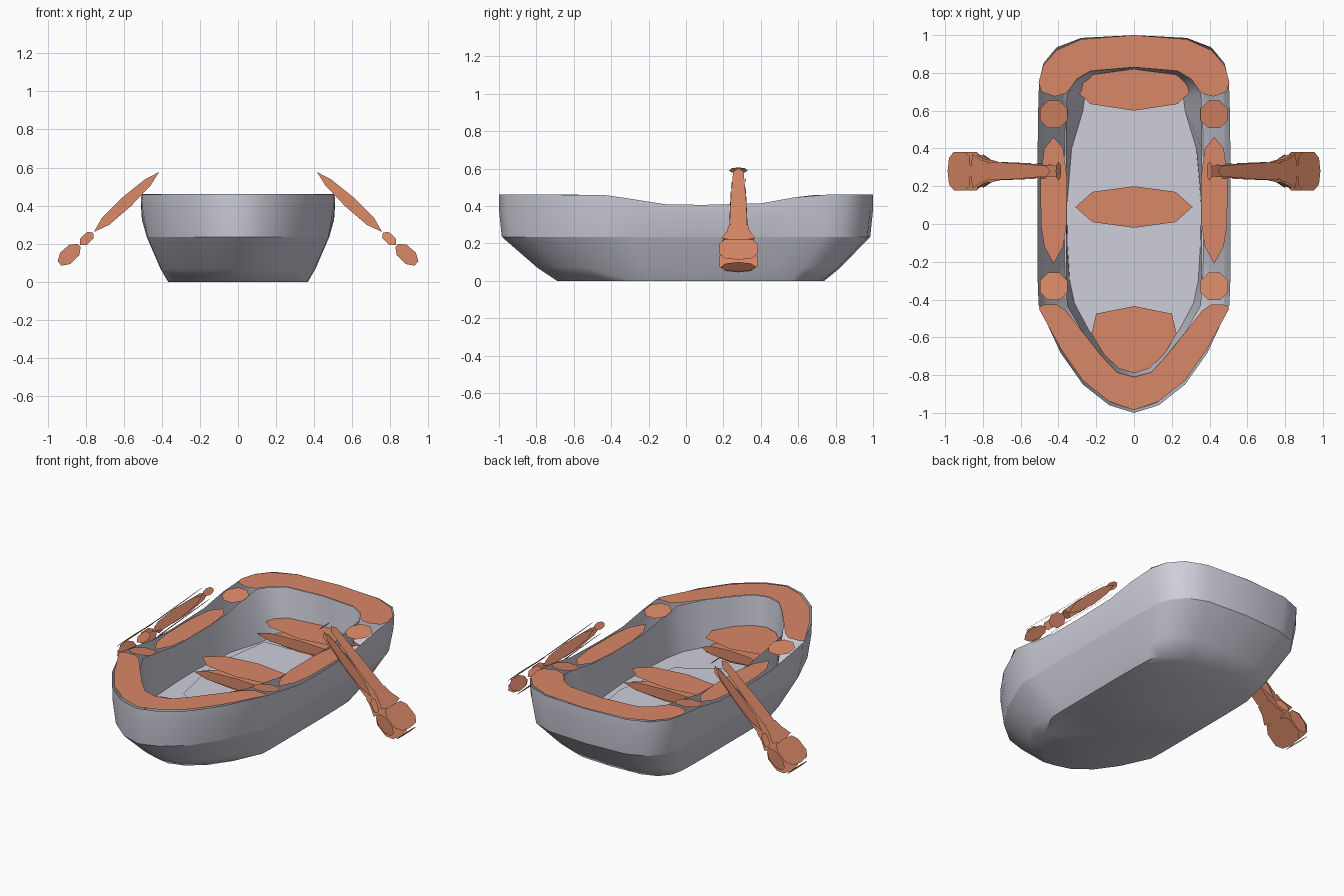
import bpy, bmesh, math
from mathutils import Vector

if "Cube" in bpy.data.objects:
    bpy.data.objects.remove(bpy.data.objects["Cube"])


def material(name, rgb):
    m = bpy.data.materials.new(name)
    m.diffuse_color = (*rgb, 1)
    m.use_nodes = True
    m.node_tree.nodes["Principled BSDF"].inputs["Base Color"].default_value = m.diffuse_color
    return m


GREY = material("hull grey", (0.62, 0.62, 0.71))
WOOD = material("warm wood", (0.69, 0.245, 0.135))


def make(name, verts, faces, mat, smooth=False, flip=None, crease_z=None):
    bm = bmesh.new()
    vs = [bm.verts.new(v) for v in verts]
    for f in faces:
        bm.faces.new([vs[i] for i in f])
    if flip is not None:
        bmesh.ops.recalc_face_normals(bm, faces=bm.faces)
        if flip:
            bmesh.ops.reverse_faces(bm, faces=bm.faces)
    me = bpy.data.meshes.new(name)
    bm.to_mesh(me)
    bm.free()
    me.materials.append(mat)
    ob = bpy.data.objects.new(name, me)
    bpy.context.collection.objects.link(ob)
    if smooth:
        bpy.context.view_layer.objects.active = ob
        ob.select_set(True)
        bpy.ops.object.shade_smooth_by_angle(angle=math.radians(50))
        ob.select_set(False)
        if crease_z:
            for e in me.edges:
                if all(abs(me.vertices[i].co.z - crease_z) < 1e-4 for i in e.vertices):
                    e.use_edge_sharp = True
    return ob


def sheer(y):
    """Height of the gunwale, dipping amidships."""
    t = min(1, max(0, (abs(y - 0.12) - 0.18) / 0.42))
    return 0.406 + 0.054 * t * t * (3 - 2 * t)


def mirror(half):
    return half + [(-x, y) for x, y in reversed(half[1:-1])]


def loft(name, rings, flip, crease_z=None):
    """Skin rings of equal length and cap the last one."""
    n = len(rings[0])
    verts = [v for r in rings for v in r]
    faces = [(k * n + i, k * n + (i + 1) % n, (k + 1) * n + (i + 1) % n, (k + 1) * n + i)
             for k in range(len(rings) - 1) for i in range(n)]
    faces.append([(len(rings) - 1) * n + i for i in range(n)])
    return make(name, verts, faces, GREY, True, flip, crease_z)


# outer hull: gunwale, upper side, chine, flat bottom
outer = mirror([(0, -1.0), (.13, -.96), (.27, -.85), (.39, -.68), (.505, -.43), (.51, -.3), (.51, -.1),
                (.51, .1), (.51, .4), (.508, .58), (.503, .75), (.48, .85), (.41, .935), (.28, .985), (0, 1.0)])
loft("hull", [
    [(x, y, sheer(y)) for x, y in outer],
    [(x * .99, y, sheer(y) - .08) for x, y in outer],
    [(x * .94, y * .985, .235) for x, y in outer],
    [(x * .80, y * .81 + .015, .07) for x, y in outer],
    [(x * .72, y * .715 + .025, 0) for x, y in outer]], False, .235)

# inner liner: walls down to the floor
inner = mirror([(0, -.81), (.09, -.785), (.17, -.70), (.27, -.58), (.355, -.43), (.36, -.3), (.36, -.1),
                (.36, .1), (.36, .4), (.36, .58), (.355, .69), (.31, .76), (.23, .81), (0, .83)])
floor = mirror([(0, -.79), (.08, -.765), (.155, -.68), (.24, -.56), (.315, -.42), (.34, -.3), (.352, -.1),
                (.355, .1), (.33, .4), (.27, .60), (.26, .68), (.25, .74), (.20, .79), (0, .815)])
loft("inner_liner", [[(x, y, sheer(y)) for x, y in inner],
                     [(x, y, .185) for x, y in floor]], True)

# pointed floor board
board = mirror([(0, -.36), (.23, -.21), (.31, .2), (.25, .62), (0, .62)])
make("floor_board", [(x, y, .189) for x, y in board], [range(len(board))], GREY)


# curved rim caps at bow and stern
def rim_cap(name, out_half, in_half):
    full = lambda h: [(-x, y) for x, y in reversed(h[1:])] + h
    a, b = full(out_half), full(in_half)
    n = len(a)
    verts = [(x, y, .462) for x, y in a + b]
    ob = make(name, verts, [(i, i + 1, n + i + 1, n + i) for i in range(n - 1)], WOOD)
    if ob.data.polygons[0].normal.z < 0:
        ob.data.flip_normals()


rim_cap("bow_rim",
        [(0, -.985), (.13, -.94), (.27, -.83), (.385, -.665), (.503, -.45), (.49, -.428)],
        [(0, -.81), (.09, -.785), (.17, -.70), (.27, -.575), (.36, -.46), (.41, -.425)])
rim_cap("stern_rim",
        [(0, 1.0), (.28, .978), (.41, .92), (.48, .84), (.505, .75), (.49, .70)],
        [(0, .83), (.23, .81), (.30, .77), (.34, .715), (.365, .69), (.42, .675)])

# side rim plates: two octagons and a long pointed plate per side
for side, s in (("left", -1), ("right", 1)):
    for y0, label in ((.58, "stern"), (-.33, "bow")):
        pts = [(s * .425 + .079 * math.cos(math.pi * (k + .5) / 4),
                y0 + .079 * math.sin(math.pi * (k + .5) / 4)) for k in range(8)]
        slope = (sheer(y0 + .07) - sheer(y0 - .07)) / .14
        make(f"{side}_{label}_rim_plate",
             [(x, y, sheer(y0) + slope * (y - y0)) for x, y in pts], [range(8)], WOOD)
    pts = mirror([(0, -.21), (.05, -.12), (.068, 0), (.07, .25), (.05, .40), (0, .46)])
    make(f"{side}_long_rim_plate", [(s * .425 + x, y, .409) for x, y in pts],
         [range(len(pts))], WOOD)


# seats: top, underside and pointed front and back faces
def seat(name, top, y_front, y_back, w):
    pts = mirror(top)
    n = len(pts)
    verts = [(x, y, .28) for x, y in pts] + [(x, y, .195) for x, y in pts]
    faces = [list(range(n)), list(range(2 * n - 1, n - 1, -1))]
    lens = [(-w, 0), (-w * .7, -.026), (0, -.034), (w * .7, -.026),
            (w, 0), (w * .7, .026), (0, .034), (-w * .7, .026)]
    for y, s in ((y_front, 1), (y_back, -1)):
        b = len(verts)
        verts += [(s * x, y, .237 + z) for x, z in lens]
        faces.append(range(b, b + 8))
    make(name, verts, faces, WOOD)


seat("middle_seat", [(0, -.02), (.22, .01), (.31, .09), (.22, .17), (0, .20)], -.02, .20, .29)
seat("stern_seat", [(0, .60), (.23, .635), (.31, .71), (.23, .79), (0, .82)], .60, .80, .29)
seat("bow_seat", [(0, -.79), (.08, -.765), (.16, -.69), (.225, -.58), (.20, -.475), (0, -.435)],
     -.70, -.435, .20)

# oars: separate faces around a shaft, flared neck and blade
for side, s in (("left", -1), ("right", 1)):
    start, u, n = Vector((.40, 0, .59)), Vector((.736, 0, -.677)), Vector((.677, 0, .736))
    verts, faces = [], []

    def plate(pts):
        """pts are (along, across, thickness) in the oar's own frame."""
        b = len(verts)
        for a, y, t in pts:
            p = start + u * a + n * t
            verts.append((s * p.x, .28 + y, p.z))
        faces.append(range(b, b + len(pts)))

    for t in (1, -1):
        # broad faces
        shaft = [(.025, 0), (.05, .028), (.3, .043), (.46, .047), (.5, 0)]
        neck = [(.46, 0), (.47, .05), (.52, .06), (.58, .09), (.60, 0)]
        blade = [(.59, 0), (.595, .075), (.63, .102), (.71, .102), (.745, .07), (.755, 0)]
        for half, h in ((shaft, .038), (neck, .040), (blade, .046)):
            loop = half + [(a, -y) for a, y in reversed(half[1:-1])]
            plate([(a, y, h * t) for a, y in loop])
        # narrow side faces
        edge = [(.02, 0), (.10, .022), (.25, .032), (.40, .027), (.485, 0)]
        neck_edge = [(.49, 0), (.51, .024), (.56, .024), (.585, 0)]
        blade_edge = [(.59, .012), (.625, .038), (.69, .040), (.73, .015)]
        for half, y0, y1 in ((edge, .035, .05), (neck_edge, .055, .09), (blade_edge, .102, .102)):
            a0, a1 = half[0][0], half[-1][0]
            loop = half + [(a, -h) for a, h in reversed(half)]
            plate([(a, t * (y0 + (y1 - y0) * (a - a0) / (a1 - a0)), h) for a, h in loop])
    # end caps
    for a, w, h in ((0, .05, .022), (.762, .095, .035)):
        plate([(a, w * math.cos(k * math.pi / 4), h * math.sin(k * math.pi / 4)) for k in range(8)])
    make(f"{side}_oar", verts, faces, WOOD, flip=False)
